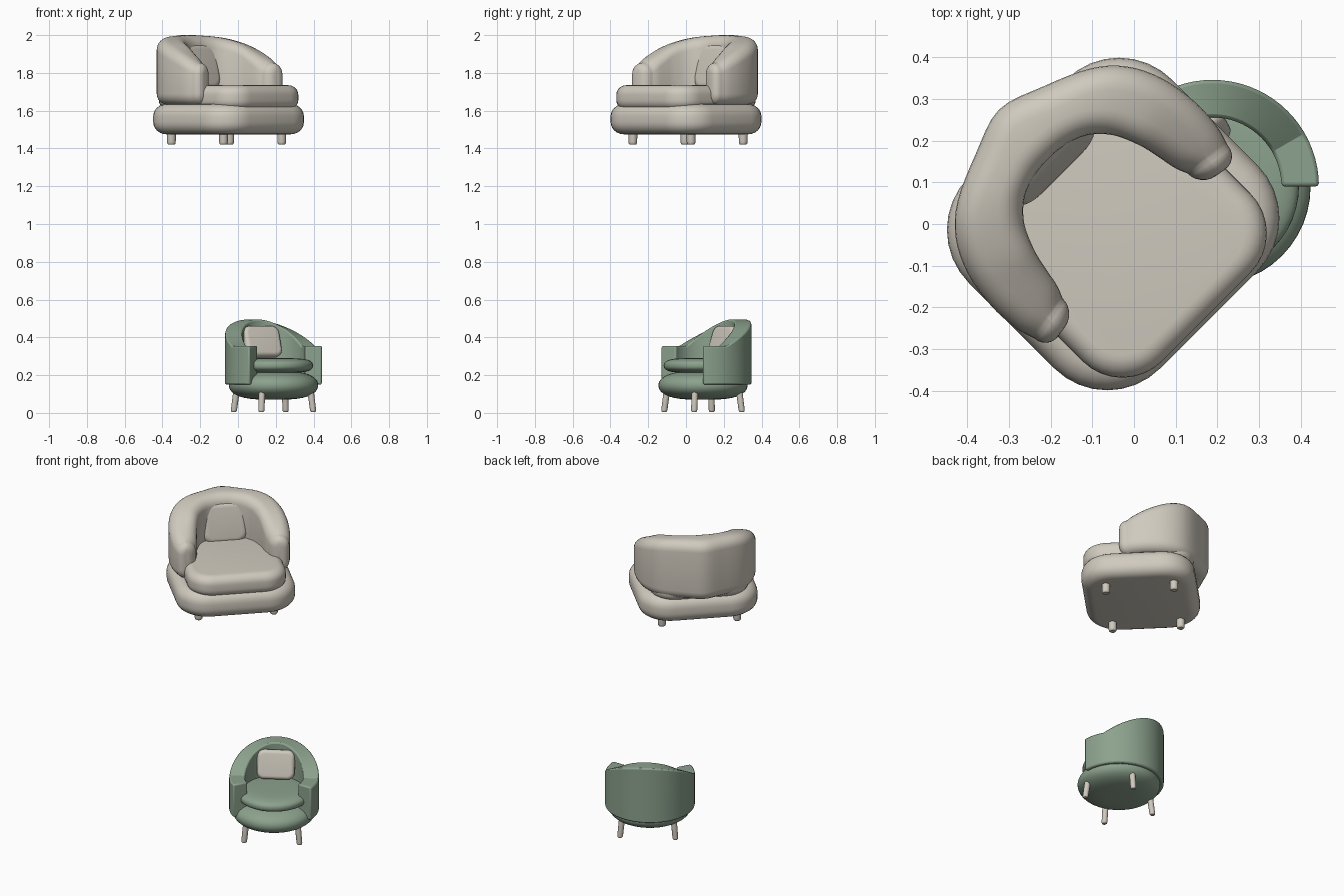
import bpy, math
from mathutils import Vector, Matrix

if "Cube" in bpy.data.objects:
    bpy.data.objects.remove(bpy.data.objects["Cube"])

def material(name, rgb):
    m = bpy.data.materials.new(name)
    m.diffuse_color = (*rgb, 1)
    m.use_nodes = True
    m.node_tree.nodes["Principled BSDF"].inputs["Base Color"].default_value = m.diffuse_color
    return m

BEIGE = material("warm_beige", (0.63, 0.59, 0.515))
GREEN = material("sage_green", (0.262, 0.361, 0.267))

# chair frames: local front is -y
BIG = Matrix.Translation((-0.05, 0, 0)) @ Matrix.Rotation(math.radians(45), 4, 'Z')
SMALL = Matrix.Translation((0.188, 0.09, 0)) @ Matrix.Rotation(math.radians(30), 4, 'Z')

def loft(name, rings, mat, frame, angle=40):
    """Skin a list of closed rings and cap both ends."""
    n = len(rings[0])
    verts = [p for r in rings for p in r]
    faces = [tuple(reversed(range(n))), tuple(range(len(verts) - n, len(verts)))]
    for i in range(len(rings) - 1):
        for j in range(n):
            k = (j + 1) % n
            faces.append((i * n + j, i * n + k, (i + 1) * n + k, (i + 1) * n + j))
    me = bpy.data.meshes.new(name)
    me.from_pydata(verts, [], faces)
    import bmesh
    bm = bmesh.new()
    bm.from_mesh(me)
    bmesh.ops.recalc_face_normals(bm, faces=bm.faces)
    bm.to_mesh(me)
    bm.free()
    me.shade_smooth()
    me.set_sharp_from_angle(angle=math.radians(angle))
    me.materials.append(mat)
    ob = bpy.data.objects.new(name, me)
    ob.matrix_world = frame
    bpy.context.collection.objects.link(ob)
    return ob

def rounded_rect(w, d, r, steps=8):
    pts = []
    for q, (sx, sy) in enumerate([(1, 1), (-1, 1), (-1, -1), (1, -1)]):
        for i in range(steps + 1):
            a = math.radians(90 * q + 90 * i / steps)
            pts.append((sx * (w - r) + r * math.cos(a), sy * (d - r) + r * math.sin(a)))
    return pts

def slab(name, w, d, r, z0, z1, edge, mat, frame):
    """Rounded rectangle cushion with soft top and bottom edges."""
    prof = [(edge * (1 - math.sin(math.radians(15 * i))),
             z0 + edge * (1 - math.cos(math.radians(15 * i)))) for i in range(7)]
    prof += [(e, z0 + z1 - z) for e, z in reversed(prof)]
    rings = [[(x, y, z) for x, y in rounded_rect(w - e, d - e, r - e * 0.8)] for e, z in prof]
    return loft(name, rings, mat, frame)

def disc(name, R, z0, z1, px, pz, mat, frame):
    """Squashed round cushion with a superellipse profile."""
    rings, h, zc = [], (z1 - z0) / 2, (z0 + z1) / 2
    for i in range(25):
        t = math.radians(-88 + 176 * i / 24)
        rad = R * math.cos(t) ** px
        z = zc + h * math.copysign(abs(math.sin(t)) ** pz, t)
        rings.append([(rad * math.cos(a), rad * math.sin(a), z)
                      for a in (math.tau * k / 48 for k in range(48))])
    return loft(name, rings, mat, frame)

def legs(prefix, w, d, yc, r, z0, z1, splay, mat, frame):
    for sx, side in ((1, "right"), (-1, "left")):
        for sy, end in ((-1, "front"), (1, "back")):
            rings = []
            for rr, z in ((r * 0.7, z0), (r * 0.93, z0 + r * 0.25), (r, z0 + r * 0.6), (r * 1.05, z1)):
                k = splay * (z1 - z) / (z1 - z0)
                rings.append([(sx * (w + k) + rr * math.cos(a), yc + sy * (d + k) + rr * math.sin(a), z)
                              for a in (math.tau * j / 16 for j in range(16))])
            loft(f"{prefix}_{end}_{side}_leg", rings, mat, frame)

# ---- large beige chair: base, seat, legs
slab("large_base", 0.345, 0.325, 0.18, 1.475, 1.635, 0.065, BEIGE, BIG)
slab("large_seat_cushion", 0.285, 0.316, 0.135, 1.605, 1.735, 0.05, BEIGE, BIG)
legs("large", 0.218, 0.195, 0.015, 0.023, 1.42, 1.50, 0.0, BEIGE, BIG)

# wrap-around back: half stations (outer x, outer y, inner x, inner y, top z)
half = [(0, .388, 0, .22, 2.0), (.115, .352, .05, .216, 1.997), (.225, .303, .105, .196, 1.99),
        (.29, .245, .15, .152, 1.975), (.33, .165, .178, .09, 1.95), (.346, .07, .19, .04, 1.915),
        (.342, -.01, .2, -.01, 1.88), (.328, -.06, .212, -.04, 1.855)]
stations = [(-a, b, -c, d, z) for a, b, c, d, z in reversed(half[1:])] + half

def catmull(pts, sub):
    out = []
    for i in range(len(pts) - 1):
        p = [Vector(pts[max(0, min(len(pts) - 1, i + k))]) for k in (-1, 0, 1, 2)]
        for s in range(sub):
            t = s / sub
            out.append(0.5 * (2 * p[1] + (p[2] - p[0]) * t
                              + (2 * p[0] - 5 * p[1] + 4 * p[2] - p[3]) * t * t
                              + (3 * p[1] - p[0] - 3 * p[2] + p[3]) * t ** 3))
    return out + [Vector(pts[-1])]

def back_section(s, inset=0.0, shift=Vector((0, 0, 0))):
    o, i = Vector((s[0], s[1], 0)), Vector((s[2], s[3], 0))
    mid, n, ht = (o + i) / 2, (o - i).normalized(), (o - i).length / 2
    z0, z1 = 1.63, s[4]
    return [tuple(mid + shift + n * u + Vector((0, 0, (z0 + z1) / 2 + v)))
            for u, v in rounded_rect(ht - inset, (z1 - z0) / 2 - inset, 0.06 - inset * 0.8, 6)]

path = [Vector(s) for s in catmull([list(s) for s in stations], 4)]
def cap(s, ref):
    d = Vector(((s - ref)[0] + (s - ref)[2], (s - ref)[1] + (s - ref)[3], 0)).normalized()
    return [back_section(s, 0.045 * (1 - math.cos(a)), d * 0.045 * math.sin(a))
            for a in (math.radians(15 * k) for k in range(1, 7))]
rings = list(reversed(cap(path[0], path[1]))) + [back_section(s) for s in path] + cap(path[-1], path[-2])
loft("large_wraparound_back", rings, BEIGE, BIG)

# upright pillows
def pillow(name, w, h, r, thick, y, z, lean, frame):
    f = frame @ Matrix.Translation((0, y, z)) @ Matrix.Rotation(math.radians(90 - lean), 4, 'X')
    slab(name, w, h, r, -thick / 2, thick / 2, thick * 0.4, BEIGE, f)
pillow("large_back_pillow", 0.135, 0.125, 0.065, 0.09, 0.235, 1.828, 11, BIG)
pillow("small_back_pillow", 0.108, 0.085, 0.04, 0.055, 0.125, 0.376, 18, SMALL)

# ---- small green chair: base, seat, legs
disc("small_base", 0.236, 0.07, 0.222, 0.62, 0.95, GREEN, SMALL)
disc("small_seat_cushion", 0.208, 0.212, 0.29, 0.4, 0.8, GREEN, SMALL)
legs("small", 0.147, 0.134, 0, 0.0165, 0.005, 0.13, 0.012, BEIGE, SMALL)

# curved shell: flat arms, then a top rising toward the back
rings = []
for k in range(49):
    a = math.radians(-30 + 5 * k)
    c, s = math.cos(a), math.sin(a)
    top = 0.355 + 0.14 * max(0, s)
    rings.append([(r * c, r * s, z) for r, z in ((0.166, 0.15), (0.256, 0.15), (0.256, top), (0.166, top))])
shell = loft("small_curved_shell", rings, GREEN, SMALL, 25)
bev = shell.modifiers.new("soft_edges", 'BEVEL')
bev.width, bev.segments, bev.limit_method = 0.008, 2, 'ANGLE'
bev.angle_limit = math.radians(40)
